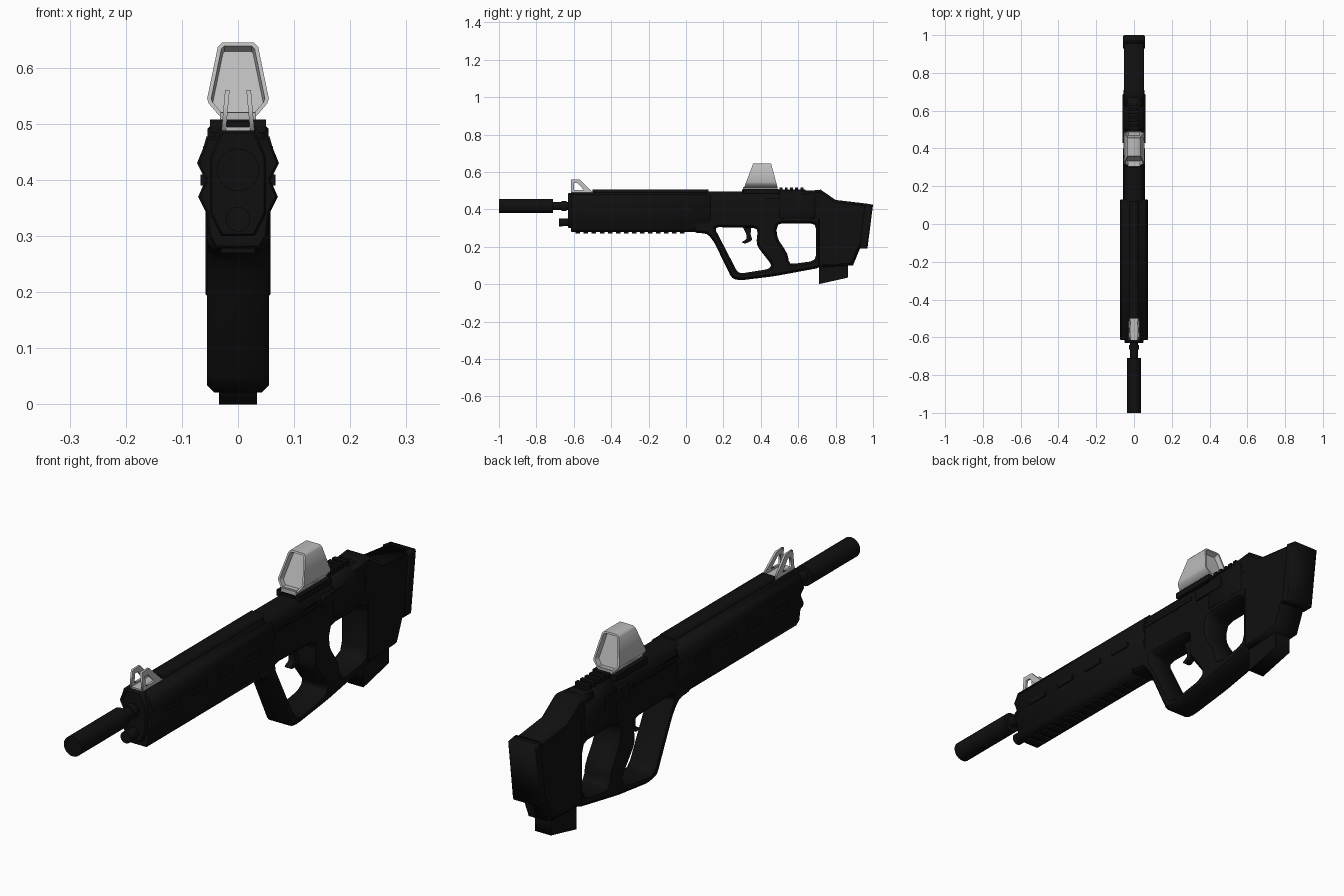
import bpy, bmesh, math
from mathutils import Vector, Matrix

cube = bpy.data.objects.get("Cube")
if cube:
    bpy.data.objects.remove(cube, do_unlink=True)


def material(name, value, roughness):
    mat = bpy.data.materials.new(name)
    mat.use_nodes = True
    color = (value, value, value, 1)
    mat.diffuse_color = color
    shader = mat.node_tree.nodes["Principled BSDF"]
    shader.inputs["Base Color"].default_value = color
    shader.inputs["Roughness"].default_value = roughness
    return mat


BLACK = material("matte black", 0.005, 0.7)
GREY = material("light grey", 0.5, 0.6)
SIDE = Matrix.Rotation(math.pi / 2, 4, "Z") @ Matrix.Rotation(math.pi / 2, 4, "X")
FRONT = Matrix.Rotation(math.pi / 2, 4, "X")


def add_mesh(name, mesh, mat, smooth=False):
    mesh.materials.clear()
    mesh.materials.append(mat)
    obj = bpy.data.objects.new(name, mesh)
    bpy.context.collection.objects.link(obj)
    if smooth:
        bpy.ops.object.select_all(action="DESELECT")
        obj.select_set(True)
        bpy.context.view_layer.objects.active = obj
        bpy.ops.object.shade_smooth_by_angle(angle=math.radians(35))
    return obj


def rounded(points, radius):
    """Round every corner of a closed outline."""
    pts = [Vector(p) for p in points]
    out = []
    for i, p in enumerate(pts):
        ends = []
        for q in (pts[i - 1], pts[(i + 1) % len(pts)]):
            edge = q - p
            ends.append(p + edge.normalized() * min(radius, edge.length * 0.4))
        a, b = ends
        out += [a, (a + 2 * p + b) / 4, b]
    return out


def prism(name, loops, half, bevel=0.0, mat=BLACK, matrix=SIDE, shift=(0, 0, 0)):
    """Extrude an outline with optional holes, with chamfered rims."""
    curve = bpy.data.curves.new(name, "CURVE")
    curve.dimensions = "2D"
    curve.fill_mode = "BOTH"
    curve.extrude = half - bevel
    curve.bevel_depth = bevel
    curve.bevel_resolution = 0
    curve.offset = -bevel
    for loop in loops:
        spline = curve.splines.new("POLY")
        spline.points.add(len(loop) - 1)
        for point, co in zip(spline.points, loop):
            point.co = (co[0], co[1], 0, 1)
        spline.use_cyclic_u = True
    temp = bpy.data.objects.new(name + " outline", curve)
    bpy.context.collection.objects.link(temp)
    graph = bpy.context.evaluated_depsgraph_get()
    mesh = bpy.data.meshes.new_from_object(temp.evaluated_get(graph))
    bpy.data.objects.remove(temp, do_unlink=True)
    mesh.transform(Matrix.Translation(shift) @ matrix)
    return add_mesh(name, mesh, mat)


def mirrored(points):
    return list(points) + [(-x, z) for x, z in reversed(points)]


def section(name, half_points, start, end, bevel=0.0, mat=BLACK):
    """Run a symmetric cross-section along the length."""
    return prism(name, [mirrored(half_points)], (end - start) / 2, bevel, mat,
                 FRONT, (0, (start + end) / 2, 0))


def box(name, x, y, z, mat=BLACK):
    bm = bmesh.new()
    bmesh.ops.create_cube(bm, size=1)
    for v in bm.verts:
        for axis, span in enumerate((x, y, z)):
            v.co[axis] = span[0] if v.co[axis] < 0 else span[1]
    mesh = bpy.data.meshes.new(name)
    bm.to_mesh(mesh)
    bm.free()
    return add_mesh(name, mesh, mat)


def tube(name, start, end, z, radius):
    bm = bmesh.new()
    bmesh.ops.create_cone(bm, cap_ends=True, segments=24, radius1=radius,
                          radius2=radius, depth=end - start)
    mesh = bpy.data.meshes.new(name)
    bm.to_mesh(mesh)
    bm.free()
    mesh.transform(Matrix.Translation((0, (start + end) / 2, z)) @ FRONT)
    return add_mesh(name, mesh, BLACK, True)


# Muzzle and barrel
tube("suppressor", -1, -0.71, 0.418, 0.038)
tube("barrel", -0.72, -0.55, 0.418, 0.021)
tube("barrel_collar", -0.665, -0.64, 0.418, 0.027)
tube("lower_rod", -0.68, -0.58, 0.33, 0.02)
tube("lower_rod_cap", -0.68, -0.66, 0.33, 0.022)

# Ridged handguard
section("handguard", [(0.03, 0.49), (0.034, 0.475), (0.056, 0.478), (0.062, 0.457),
                      (0.073, 0.43), (0.058, 0.4), (0.071, 0.37), (0.057, 0.342),
                      (0.052, 0.3), (0.04, 0.278)], -0.615, 0.13, 0.004)
section("handguard_top", [(0.026, 0.505), (0.03, 0.47)], -0.5, 0.12)
section("handguard_front_cap", [(0.03, 0.488), (0.05, 0.44), (0.05, 0.34), (0.03, 0.3)],
        -0.63, -0.6, 0.004)
for i in range(14):
    y = -0.59 + i * 0.043
    box("lower_rail_tooth", (-0.03, 0.03), (y, y + 0.024), (0.27, 0.285))
for side in (-1, 1):
    for i in range(4):
        y = -0.53 + i * 0.16
        xs = sorted((side * 0.05, side * 0.067))
        box("handguard_slot_plate", xs, (y, y + 0.09), (0.39, 0.41))

# Frame with trigger opening and grip opening
outline = rounded([(0.04, 0.44), (0.04, 0.275), (0.115, 0.27), (0.15, 0.225),
                   (0.245, 0.03), (0.29, 0.02), (0.47, 0.042), (0.72, 0.088),
                   (0.72, 0.44)], 0.02)
trigger_hole = rounded([(0.15, 0.305), (0.385, 0.3), (0.375, 0.21), (0.46, 0.1),
                        (0.44, 0.08), (0.28, 0.055)], 0.025)
grip_hole = rounded([(0.485, 0.325), (0.695, 0.325), (0.695, 0.125), (0.55, 0.105),
                     (0.545, 0.16), (0.485, 0.25)], 0.03)
prism("frame", [outline, trigger_hole, grip_hole], 0.055, 0.012)
prism("trigger", [rounded([(0.3, 0.31), (0.35, 0.31), (0.345, 0.265), (0.355, 0.235),
                           (0.315, 0.215), (0.295, 0.225), (0.325, 0.24),
                           (0.322, 0.27)], 0.01)], 0.012)

# Upper receiver
section("receiver", [(0.03, 0.495), (0.048, 0.47), (0.054, 0.44), (0.054, 0.345)],
        0.11, 0.68)
section("receiver_cheek", [(0.034, 0.5), (0.06, 0.465), (0.06, 0.36), (0.05, 0.34)],
        0.5, 0.69, 0.004)
prism("ejection_cover", [rounded([(0.43, 0.46), (0.58, 0.46), (0.58, 0.415),
                                  (0.43, 0.415)], 0.008)], 0.062)
prism("charging_groove", [[(0.13, 0.45), (0.4, 0.45), (0.4, 0.435), (0.13, 0.435)]], 0.057)

# Top rail
section("top_rail", [(0.026, 0.505), (0.03, 0.48)], 0.3, 0.64)
for i in range(5):
    y = 0.5 + i * 0.028
    box("top_rail_tooth", (-0.03, 0.03), (y, y + 0.016), (0.495, 0.517))

# Stock, butt pad and magazine
prism("stock", [[(0.62, 0.495), (0.72, 0.505), (0.8, 0.45), (0.97, 0.43), (0.945, 0.19),
                 (0.93, 0.19), (0.893, 0.1), (0.7, 0.09), (0.7, 0.335), (0.62, 0.335)]],
      0.054, 0.013)
prism("butt_pad", [[(0.955, 0.432), (1, 0.425), (0.97, 0.19), (0.925, 0.19)]], 0.058, 0.006)
prism("magazine", [[(0.711, 0.13), (0.711, 0), (0.866, 0.035), (0.866, 0.13)]], 0.034)

# Front sight: two windowed plates on a foot
plate = [(-0.615, 0.48), (-0.615, 0.56), (-0.57, 0.56), (-0.49, 0.484)]
window = [(-0.598, 0.502), (-0.598, 0.54), (-0.58, 0.54), (-0.545, 0.502)]
for side in (-1, 1):
    blade = prism("front_sight_plate", [plate, window], 0.004, 0, GREY)
    for v in blade.data.vertices:
        v.co.x += side * (0.019 + (0.56 - v.co.z) * 0.09)
box("front_sight_foot", (-0.026, 0.026), (-0.615, -0.495), (0.482, 0.494), GREY)

# Holographic sight: tapered hood with recessed windows front and back
box("sight_mount", (-0.05, 0.05), (0.305, 0.495), (0.485, 0.508))
box("sight_foot", (-0.032, 0.032), (0.305, 0.49), (0.506, 0.52), GREY)
hood = section("sight_hood", [(0.028, 0.645), (0.036, 0.637), (0.055, 0.545),
                              (0.052, 0.536), (0.034, 0.515)], 0.31, 0.49, 0, GREY)
for v in hood.data.vertices:
    rise = v.co.z - 0.515
    v.co.y += rise * (0.38 if v.co.y < 0.4 else -0.27)
bm = bmesh.new()
bm.from_mesh(hood.data)
bmesh.ops.remove_doubles(bm, verts=bm.verts, dist=0.0001)
bmesh.ops.recalc_face_normals(bm, faces=bm.faces)
bm.normal_update()
ends = [f for f in bm.faces if abs(f.normal.y) > 0.8]
bmesh.ops.inset_region(bm, faces=ends, thickness=0.007, use_even_offset=True)
bmesh.ops.inset_region(bm, faces=ends, thickness=0.003, depth=-0.02)
bm.to_mesh(hood.data)
bm.free()
